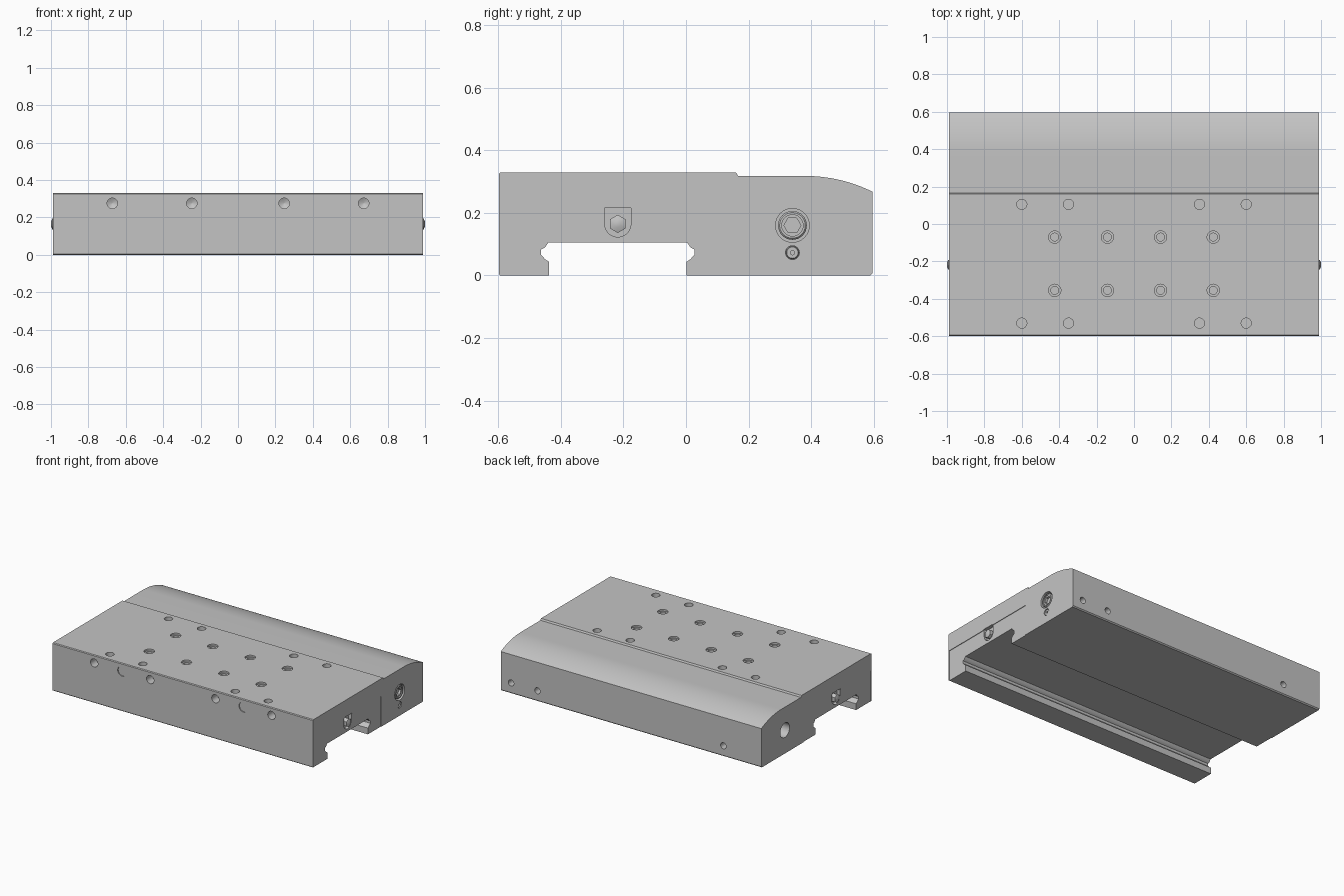
import bpy, bmesh, math
from mathutils import Vector

if "Cube" in bpy.data.objects:
    bpy.data.objects.remove(bpy.data.objects["Cube"])

END = 0.988  # half length of the body

steel = bpy.data.materials.new("light_grey_steel")
steel.diffuse_color = (0.55, 0.55, 0.55, 1)
steel.use_nodes = True
steel.node_tree.nodes["Principled BSDF"].inputs["Base Color"].default_value = steel.diffuse_color


def extrude_x(bm, profile, x0, x1):
    """Closed (y, z) profile extruded along x."""
    a = [bm.verts.new((x0, y, z)) for y, z in profile]
    b = [bm.verts.new((x1, y, z)) for y, z in profile]
    bm.faces.new(a)
    bm.faces.new(b[::-1])
    for i in range(len(a)):
        j = (i + 1) % len(a)
        bm.faces.new((a[i], b[i], b[j], a[j]))


def lathe(bm, origin, axis, steps, sides=32, turn=0.0):
    """Solid of (radius, depth) steps turned about an axis."""
    q = Vector(axis).to_track_quat('Z', 'Y')
    rings = []
    for r, d in steps:
        rings.append([bm.verts.new(Vector(origin) + q @ Vector((
            r * math.cos(turn + math.tau * i / sides),
            r * math.sin(turn + math.tau * i / sides), d))) for i in range(sides)])
    bm.faces.new(rings[0])
    bm.faces.new(rings[-1][::-1])
    for a, b in zip(rings, rings[1:]):
        for i in range(sides):
            j = (i + 1) % sides
            bm.faces.new((a[i], b[i], b[j], a[j]))


def finish(name, bm):
    bmesh.ops.recalc_face_normals(bm, faces=bm.faces)
    me = bpy.data.meshes.new(name)
    bm.to_mesh(me)
    bm.free()
    ob = bpy.data.objects.new(name, me)
    bpy.context.collection.objects.link(ob)
    me.materials.append(steel)
    return ob


def activate(ob):
    bpy.ops.object.select_all(action='DESELECT')
    ob.select_set(True)
    bpy.context.view_layer.objects.active = ob


def cut(ob, bm):
    cutter = finish("cutter", bm)
    cutter.hide_render = True
    mod = ob.modifiers.new("cut", 'BOOLEAN')
    mod.operation, mod.solver, mod.object = 'DIFFERENCE', 'EXACT', cutter
    activate(ob)
    bpy.ops.object.modifier_apply(modifier=mod.name)
    bpy.data.objects.remove(cutter)


def smooth(ob):
    activate(ob)
    bpy.ops.object.shade_smooth_by_angle(angle=math.radians(30))


# Carriage body: side profile with rail channel and rounded rear cover
half = [(0.219, 0), (0.219, 0.043), (0.232, 0.052), (0.245, 0.066),
        (0.245, 0.083), (0.232, 0.09), (0.222, 0.105)]
MID = -0.218
R = 0.487
profile = [(-0.593, 0), *[(MID - y, z) for y, z in half],
           *[(MID + y, z) for y, z in reversed(half)],
           (0.588, 0), (0.595, 0.007)]
profile += [(0.38 + R * math.sin(t), 0.318 - R + R * math.cos(t))
            for t in [math.radians(26.2) * i / 16 for i in range(16, -1, -1)]]
profile += [(0.166, 0.318), (0.160, 0.329), (-0.593, 0.329),
            (-0.598, 0.324), (-0.598, 0.005)]
bm = bmesh.new()
extrude_x(bm, profile, -END, END)
body = finish("carriage_body", bm)

# Shallow recess on both end faces
bm = bmesh.new()
recess = [(-0.593, -0.05), (0.14, -0.05), (0.14, 0.21), (-0.593, 0.21)]
for s in (-1, 1):
    extrude_x(bm, recess, s * (END - 0.004), s * (END + 0.05))
cut(body, bm)

# Drilled holes and pockets
bm = bmesh.new()
for s in (-1, 1):
    for x in (0.35, 0.6):                      # top mounting holes
        for y in (0.105, -0.53):
            lathe(bm, (s * x, y, 0.329), (0, 0, -1), [(0.027, -0.02), (0.027, 0.08)])
    for x in (0.142, 0.424):                   # counterbored top holes
        for y in (-0.07, -0.355):
            lathe(bm, (s * x, y, 0.329), (0, 0, -1),
                  [(0.033, -0.02), (0.033, 0.012), (0.021, 0.012), (0.021, 0.09)])
    for x in (0.247, 0.672):                   # front holes with drill point
        lathe(bm, (s * x, -0.598, 0.275), (0, 1, 0),
              [(0.028, -0.02), (0.028, 0.06), (0.001, 0.075)])
    lathe(bm, (s * 0.46, -0.598, 0.275), (0, 1, 0), [(0.034, -0.02), (0.034, 0.006)])
    # round-bottomed pocket for the grease fitting
    arc = [(MID + 0.042 * math.cos(t), 0.165 + 0.042 * math.sin(t))
           for t in [math.pi + math.pi * i / 16 for i in range(17)]]
    extrude_x(bm, arc + [(MID + 0.042, 0.215), (MID - 0.042, 0.215)],
              s * (END - 0.025), s * (END + 0.05))
for x in (0.91, 0.71, -0.70):                  # rear holes
    lathe(bm, (x, 0.595, 0.073), (0, -1, 0), [(0.021, -0.02), (0.021, 0.05)])
lathe(bm, (END, 0.34, 0.16), (-1, 0, 0), [(0.054, -0.02), (0.054, 0.03)])
lathe(bm, (-END, 0.34, 0.16), (1, 0, 0), [(0.05, -0.02), (0.05, 0.1)])
lathe(bm, (END, 0.34, 0.073), (-1, 0, 0), [(0.022, -0.02), (0.022, 0.02)])
cut(body, bm)
smooth(body)

# Hexagonal grease fittings on both ends
for s, side in ((-1, "left"), (1, "right")):
    bm = bmesh.new()
    lathe(bm, (s * (END - 0.03), MID, 0.165), (s, 0, 0),
          [(0.029, 0), (0.029, 0.035), (0.012, 0.042)], 6, math.radians(30))
    smooth(finish("grease_fitting_" + side, bm))

# Socket screw in the right end
bm = bmesh.new()
lathe(bm, (END - 0.035, 0.34, 0.16), (1, 0, 0),
      [(0.046, 0), (0.046, 0.027), (0.041, 0.032)])
screw = finish("socket_screw", bm)
bm = bmesh.new()
lathe(bm, (END, 0.34, 0.16), (-1, 0, 0), [(0.034, -0.02), (0.034, 0.009)])
cut(screw, bm)
bm = bmesh.new()
lathe(bm, (END, 0.34, 0.16), (-1, 0, 0), [(0.027, -0.02), (0.027, 0.025)], 6)
cut(screw, bm)
smooth(screw)

# Small set screw below it
bm = bmesh.new()
lathe(bm, (END - 0.022, 0.34, 0.073), (1, 0, 0), [(0.0205, 0), (0.0205, 0.016), (0.018, 0.019)])
set_screw = finish("set_screw", bm)
bm = bmesh.new()
lathe(bm, (END, 0.34, 0.073), (-1, 0, 0), [(0.007, -0.02), (0.007, 0.015)], 16)
cut(set_screw, bm)
smooth(set_screw)
